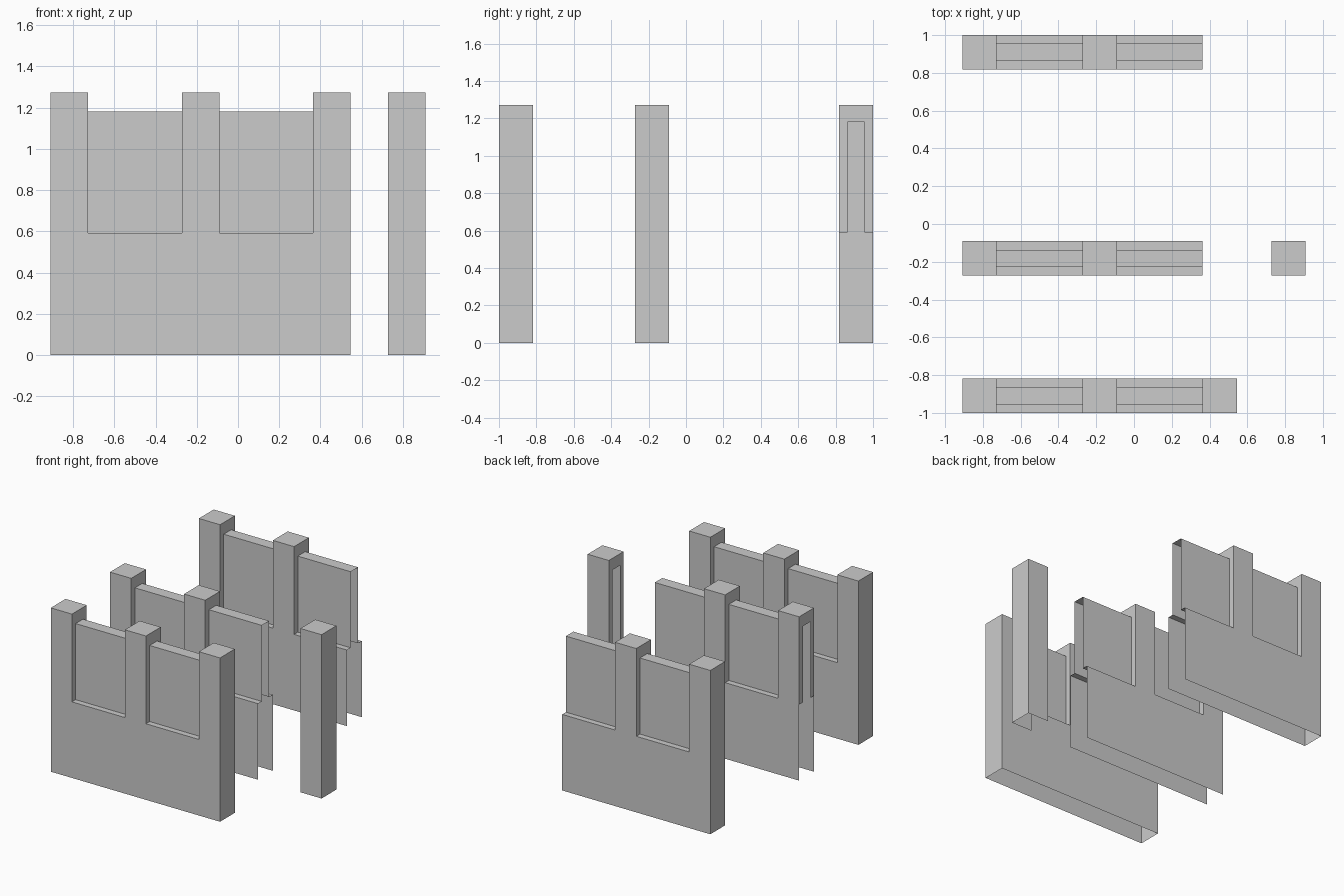
import bpy
import bmesh

if "Cube" in bpy.data.objects:
    bpy.data.objects.remove(bpy.data.objects["Cube"])

U = 2 / 11                      # one grid module
H, Q = U / 2, U / 4             # half wall thickness, half panel thickness
LEDGE, PANEL_TOP, POST_TOP = 3.25 * U, 6.5 * U, 7 * U

# open-bottomed hollow sections as (y, z)
POST = [(-H, 0), (-H, LEDGE), (-H, POST_TOP), (H, POST_TOP), (H, LEDGE), (H, 0)]
PANEL = [(-H, 0), (-H, LEDGE), (-Q, LEDGE), (-Q, PANEL_TOP),
         (Q, PANEL_TOP), (Q, LEDGE), (H, LEDGE), (H, 0)]


def face(bm, pts):
    bm.faces.new([bm.verts.new(p) for p in pts])


def sweep(bm, profile, x0, x1):
    """Run a section along x."""
    for (ya, za), (yb, zb) in zip(profile, profile[1:]):
        face(bm, [(x0, ya, za), (x1, ya, za), (x1, yb, zb), (x0, yb, zb)])


def post(bm, x0, left_closed=False, right_closed=False):
    """Hollow post; each side is either solid or a frame around the panel."""
    x1 = x0 + U
    sweep(bm, POST, x0, x1)
    for x, closed in ((x0, left_closed), (x1, right_closed)):
        if closed:
            for za, zb in ((0, LEDGE), (LEDGE, POST_TOP)):
                face(bm, [(x, -H, za), (x, H, za), (x, H, zb), (x, -H, zb)])
        else:
            outer, inner = POST[1:5], PANEL[2:6]
            for i in range(3):
                face(bm, [(x, *outer[i]), (x, *outer[i + 1]),
                          (x, *inner[i + 1]), (x, *inner[i])])


def finish(bm, name, y):
    bmesh.ops.remove_doubles(bm, verts=bm.verts, dist=1e-4)
    bmesh.ops.recalc_face_normals(bm, faces=bm.faces)
    mesh = bpy.data.meshes.new(name)
    bm.to_mesh(mesh)
    bm.free()
    obj = bpy.data.objects.new(name, mesh)
    obj.location.y = y
    bpy.context.collection.objects.link(obj)


def wall(name, y, left_closed, end_post):
    bm = bmesh.new()
    post(bm, -5 * U, left_closed=left_closed)
    sweep(bm, PANEL, -4 * U, -1.5 * U)
    post(bm, -1.5 * U)
    sweep(bm, PANEL, -0.5 * U, 2 * U)
    if end_post:
        post(bm, 2 * U, right_closed=True)
    finish(bm, name, y)


# three parallel walls
wall("front_wall", -5 * U, True, True)
wall("middle_wall", -U, False, False)
wall("back_wall", 5 * U, True, False)

# free-standing post in line with the middle wall
bm = bmesh.new()
post(bm, 4 * U, right_closed=True)
finish(bm, "single_post", -U)
